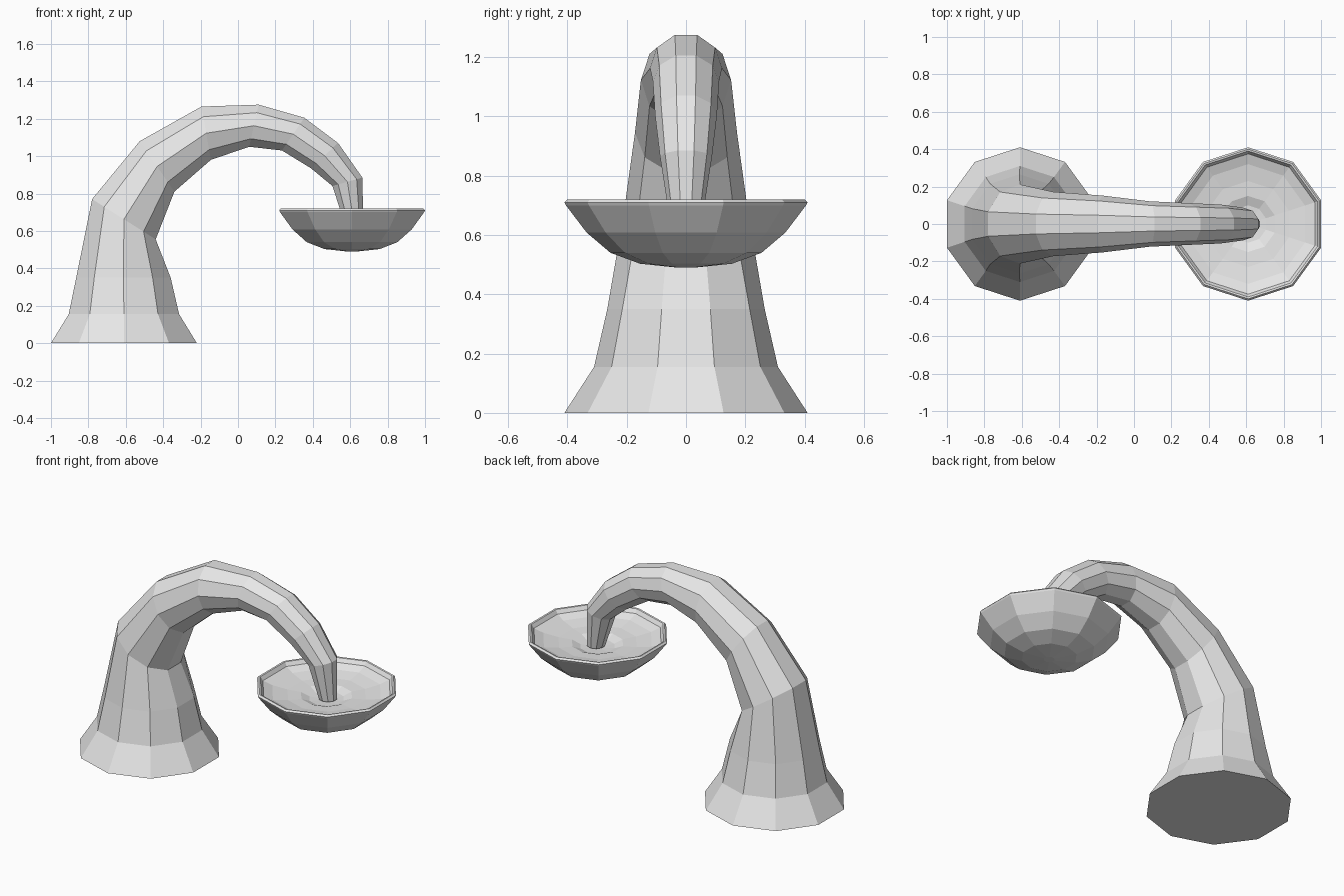
import bpy
import bmesh
from math import cos, sin, pi
from mathutils import Vector

SIDES = 10
FLAT = cos(pi / SIDES)  # ratio of flat-to-flat over corner-to-corner radius

default_cube = bpy.data.objects.get("Cube")
if default_cube:
    bpy.data.objects.remove(default_cube, do_unlink=True)


def make_material(name, colour):
    material = bpy.data.materials.new(name)
    material.use_nodes = True
    material.diffuse_color = colour
    shader = material.node_tree.nodes["Principled BSDF"]
    shader.inputs["Base Color"].default_value = colour
    shader.inputs["Roughness"].default_value = 0.8
    return material


def ring_points(centre, radius, across):
    """Corners of a regular ring spanned by the y axis and the given direction."""
    side = Vector((0, 1, 0))
    angles = [2 * pi * k / SIDES for k in range(SIDES)]
    return [centre + radius * (side * cos(a) + across * sin(a)) for a in angles]


def loft(name, rings, material):
    """Skin a list of rings with flat quads and close both ends."""
    bm = bmesh.new()
    loops = [[bm.verts.new(point) for point in ring] for ring in rings]
    for low, high in zip(loops, loops[1:]):
        for k in range(SIDES):
            n = (k + 1) % SIDES
            bm.faces.new((low[k], low[n], high[n], high[k]))
    bm.faces.new(loops[0])
    bm.faces.new(loops[-1])
    bmesh.ops.recalc_face_normals(bm, faces=bm.faces[:])
    mesh = bpy.data.meshes.new(name)
    bm.to_mesh(mesh)
    bm.free()
    mesh.materials.append(material)
    part = bpy.data.objects.new(name, mesh)
    bpy.context.collection.objects.link(part)
    return part


stone = make_material("plain grey", (0.8, 0.8, 0.8, 1))

# Curved trunk: outer and inner edge (x, z) of every cross-section
trunk_sections = [
    ((-1, 0), (-.22, 0)),
    ((-.905, .155), (-.315, .155)),
    ((-.865, .35), (-.36, .35)),
    ((-.78, .77), (-.44, .555)),
    ((-.525, 1.08), (-.34, .81)),
    ((-.195, 1.265), (-.145, .98)),
    ((.11, 1.275), (.06, 1.05)),
    ((.355, 1.205), (.235, 1.03)),
    ((.535, 1.07), (.39, .935)),
    ((.665, .885), (.505, .84)),
    ((.67, .64), (.57, .64)),
]
trunk_rings = []
for (outer_x, outer_z), (inner_x, inner_z) in trunk_sections:
    outer = Vector((outer_x, 0, outer_z))
    inner = Vector((inner_x, 0, inner_z))
    half = (outer - inner) / 2
    trunk_rings.append(
        ring_points((outer + inner) / 2, half.length / FLAT, half.normalized()))
loft("curved_trunk", trunk_rings, stone)

# Hanging bowl: (radius, height) from the underside, over the rim, to the floor
bowl_profile = [
    (.03, .49), (.155, .503), (.255, .54), (.335, .608), (.405, .7),
    (.41, .71), (.4, .72), (.39, .718), (.375, .695), (.32, .675),
    (.23, .66), (.15, .655), (.1, .635), (.03, .63),
]
bowl_rings = [ring_points(Vector((.61, 0, height)), radius, Vector((-1, 0, 0)))
              for radius, height in bowl_profile]
loft("shallow_bowl", bowl_rings, stone)
